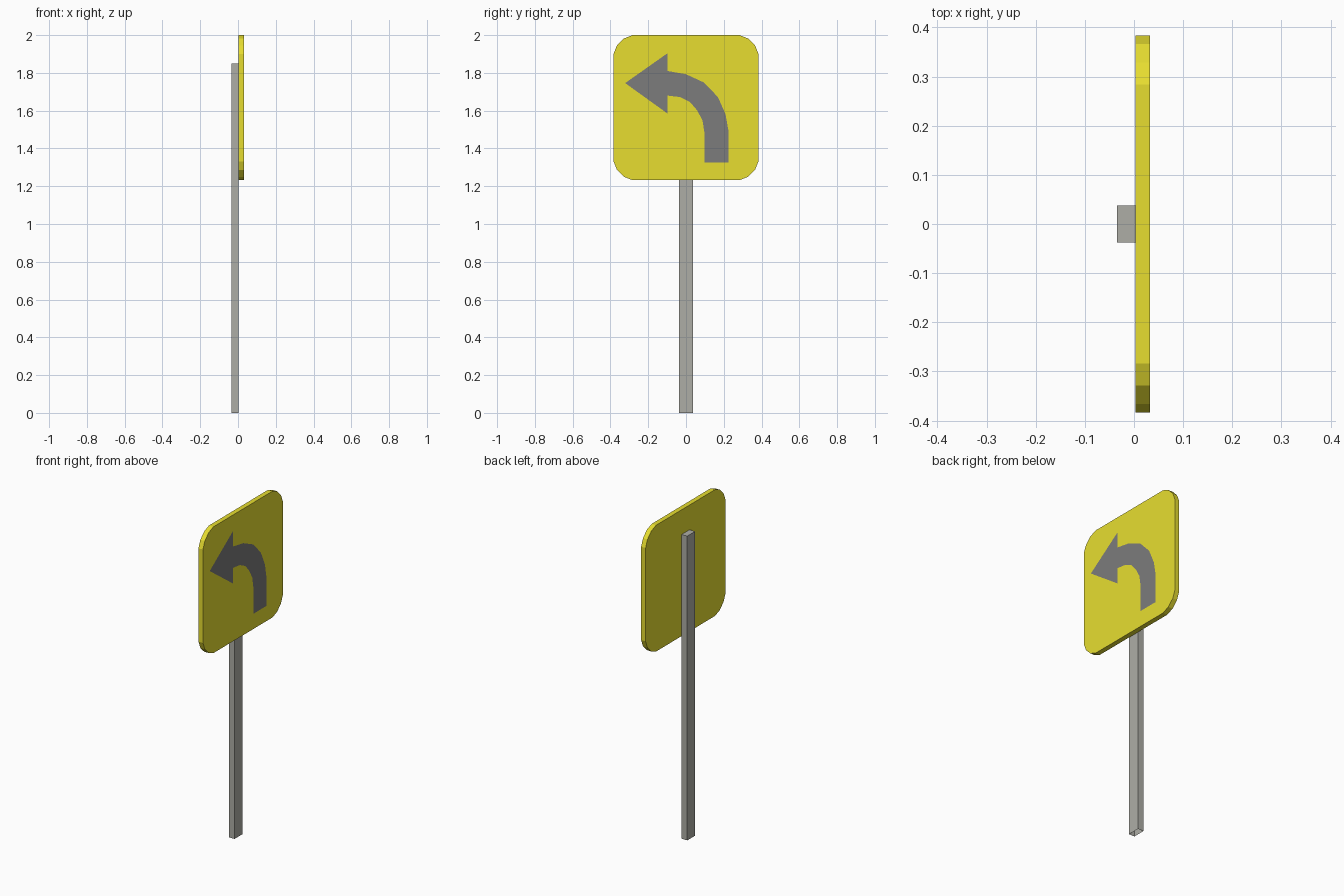
import bpy, bmesh

if "Cube" in bpy.data.objects:
    bpy.data.objects.remove(bpy.data.objects["Cube"])


def material(name, rgb):
    m = bpy.data.materials.new(name)
    m.diffuse_color = (*rgb, 1)
    m.use_nodes = True
    m.node_tree.nodes["Principled BSDF"].inputs["Base Color"].default_value = m.diffuse_color
    return m


def panel(name, outline, x0, depth, mat):
    """Flat (y, z) outline facing +x, extruded along +x when depth > 0."""
    bm = bmesh.new()
    face = bm.faces.new([bm.verts.new((x0, y, z)) for y, z in outline])
    if depth:
        out = bmesh.ops.extrude_face_region(bm, geom=[face], use_keep_orig=True)
        moved = [v for v in out["geom"] if isinstance(v, bmesh.types.BMVert)]
        bmesh.ops.translate(bm, verts=moved, vec=(depth, 0, 0))
        bmesh.ops.recalc_face_normals(bm, faces=bm.faces)
    elif face.calc_area() and (face.normal_update() or face.normal.x < 0):
        face.normal_flip()
    mesh = bpy.data.meshes.new(name)
    bm.to_mesh(mesh)
    bm.free()
    mesh.materials.append(mat)
    obj = bpy.data.objects.new(name, mesh)
    bpy.context.collection.objects.link(obj)
    return obj


yellow = material("sign_yellow", (0.80, 0.73, 0.03))
black = material("arrow_black", (0.20, 0.20, 0.20))
steel = material("post_grey", (0.42, 0.42, 0.38))

# Post: rectangular bar, open at the bottom
w = 0.038
post = panel("post", [(-w, 0), (w, 0), (w, 1.85), (-w, 1.85)], -0.035, 0.038, steel)
bm = bmesh.new()
bm.from_mesh(post.data)
bottom = [f for f in bm.faces if f.calc_center_median().z < 0.001]
bmesh.ops.delete(bm, geom=bottom, context='FACES_ONLY')
bm.to_mesh(post.data)
bm.free()

# Sign board: square with three-segment rounded corners
half, r, mid = 0.384, 0.1, 1.616
corner = [(r, 0), (0.082, 0.045), (0.045, 0.082), (0, r)]
outline = []
for sy, sz in ((1, 1), (-1, 1), (-1, -1), (1, -1)):
    pts = corner if sy * sz > 0 else corner[::-1]
    outline += [(sy * (half - r + a), mid + sz * (half - r + b)) for a, b in pts]
panel("sign_board", outline, 0.003, 0.030, yellow)

# Left-turn arrow, a flat decal just in front of the board
arrow = [(-0.322, 1.746), (-0.098, 1.585), (-0.098, 1.68), (-0.032, 1.672),
         (0.021, 1.646), (0.058, 1.603), (0.087, 1.55), (0.098, 1.482),
         (0.098, 1.326), (0.225, 1.326), (0.225, 1.492), (0.209, 1.582),
         (0.169, 1.672), (0.095, 1.749), (0, 1.793), (-0.098, 1.81),
         (-0.098, 1.904)]
panel("turn_arrow", arrow, 0.035, 0, black)
